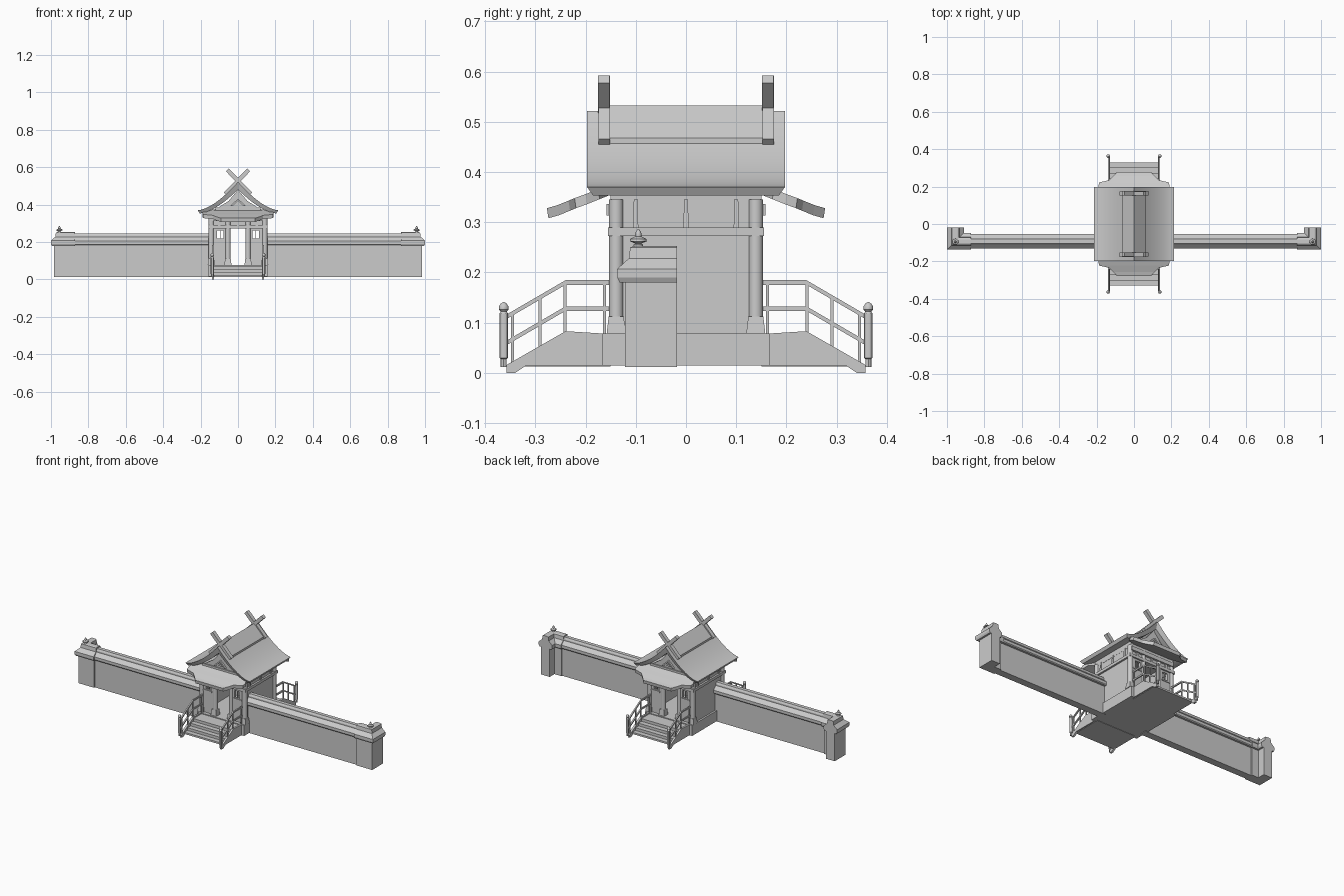
import bpy, bmesh, math
from mathutils import Vector

if "Cube" in bpy.data.objects:
    bpy.data.objects.remove(bpy.data.objects["Cube"])


def make(name, bm, smooth=False):
    bmesh.ops.recalc_face_normals(bm, faces=bm.faces)
    me = bpy.data.meshes.new(name)
    bm.to_mesh(me)
    bm.free()
    ob = bpy.data.objects.new(name, me)
    bpy.context.collection.objects.link(ob)
    if smooth:
        bpy.ops.object.select_all(action='DESELECT')
        ob.select_set(True)
        bpy.context.view_layer.objects.active = ob
        bpy.ops.object.shade_smooth_by_angle(angle=math.radians(30))
    return ob


def loft(name, rings, smooth=False):
    """Skin a list of equal-length closed rings and cap both ends."""
    bm = bmesh.new()
    vs = [[bm.verts.new(p) for p in r] for r in rings]
    n = len(rings[0])
    for a, b in zip(vs, vs[1:]):
        for i in range(n):
            j = (i + 1) % n
            bm.faces.new((a[i], a[j], b[j], b[i]))
    bm.faces.new(vs[0])
    bm.faces.new(vs[-1])
    return make(name, bm, smooth)


def box(name, x0, x1, y0, y1, z0, z1, taper=0.0):
    def ring(z, t):
        return [(x0 + t, y0 + t, z), (x1 - t, y0 + t, z),
                (x1 - t, y1 - t, z), (x0 + t, y1 - t, z)]
    return loft(name, [ring(z0, 0), ring(z1, taper)])


def lathe(name, x, y, prof, n=12):
    """Round part from (radius, z) pairs."""
    rings = [[(x + r * math.cos(2 * math.pi * i / n), y + r * math.sin(2 * math.pi * i / n), z)
              for i in range(n)] for r, z in prof]
    return loft(name, rings, True)


def bar(name, x, pts, w, h):
    """Rail in a plane of constant x through (y, z) points."""
    return loft(name, [[(x - w, y, z - h), (x + w, y, z - h), (x + w, y, z + h), (x - w, y, z + h)]
                       for y, z in pts])


def prism_y(name, pts, y0, y1):
    return loft(name, [[(x, y, z) for x, z in pts] for y in (y0, y1)])


# platform and hall body
box("platform", -.158, .158, -.167, .167, .015, .078)
box("ceiling", -.148, .148, -.15, .15, .335, .368)
for s in (-1, 1):
    a, b = sorted((s * .132, s * .147))
    box("side_wall", a, b, -.14, .14, .078, .345)
    a, b = sorted((s * .13, s * .158))
    box("side_beam", a, b, -.155, .155, .273, .29)
    for y in (-.1, 0, .1):
        a, b = sorted((s * .14, s * .153))
        box("side_strut", a, b, y - .005, y + .005, .29, .345, .001)
    # outer and inner columns with flared bases
    for t in (-1, 1):
        for cx, r in ((.143, .0145), (.054, .0145)):
            lathe("column", s * cx, t * .139, [(r, .078), (r, .345)], 16)
            box("column_base", s * cx - .019, s * cx + .019, t * .139 - .019, t * .139 + .019,
                .078, .112, .004)

        # window panels between columns
        def panel(name, x0, x1, z0, z1, d=.007):
            a, b = sorted((s * x0, s * x1))
            box(name, a, b, t * .139 - d, t * .139 + d, z0, z1)
        panel("panel_lower", .06, .135, .078, .218)
        panel("panel_upper", .06, .135, .262, .275)
        panel("window_side", .06, .078, .218, .262)
        panel("window_side", .112, .135, .218, .262)
        panel("window_bar", .094, .097, .218, .262, .003)
        panel("window_sill", .072, .128, .208, .216, .011)

# lintels and gable beams front and back
for t in (-1, 1):
    def across(name, hw, y0, y1, z0, z1):
        a, b = sorted((t * y0, t * y1))
        box(name, -hw, hw, a, b, z0, z1)
    across("lintel", .158, .124, .155, .273, .29)
    across("upper_panel", .143, .132, .145, .29, .335)
    across("head_beam", .145, .125, .158, .313, .336)
    for x in (-.1, -.054, 0, .054, .1):
        a, b = sorted((t * .14, t * .152))
        box("front_strut", x - .006, x + .006, a, b, .29, .313)
    prism_y("gable_wall", [(-.14, .362), (.14, .362), (.05, .42), (0, .48), (-.05, .42)],
            t * .15, t * .165)
    across("gable_beam", .12, .16, .172, .372, .384)
    for s in (-1, 1):
        prism_y("gable_ornament", [(0, .432), (s * .04, .394), (s * .028, .394), (0, .42)],
                t * .16, t * .175)
    prism_y("gable_core", [(-.014, .397), (.014, .397), (0, .412)], t * .16, t * .172)

# curved main roof, underside slightly narrower than the top
rings = []
N = 32
for i in range(-N // 2, N // 2 + 1):
    u = 2 * i / N
    c = (1 - abs(u)) ** 1.6
    zt, zb = .37 + .152 * c, .353 + .128 * c
    rings.append([(.215 * u, -.197, zt), (.215 * u, .197, zt),
                  (.205 * u, .185, zb), (.205 * u, -.185, zb)])
loft("main_roof", rings, True)

# ridge cover and crossed ridge horns
prism_y("ridge_cover", [(0, .533), (.064, .468), (.064, .456), (0, .5), (-.064, .456), (-.064, .468)],
        -.156, .156)
for t in (-1, 1):
    for s in (-1, 1):
        a, b = Vector((s * .069, .458)), Vector((-s * .057, .585))
        d = (b - a).normalized()
        n = Vector((-d.y, d.x)) * .0105
        prism_y("ridge_horn", [a + n, b + n, b - n, a - n], t * .152 + s * .0004, t * .175 + s * .0004)

# hipped entrance canopies
canopy = [(.15, .12, .376), (.175, .178, .366), (.2, .19, .356), (.222, .187, .348),
          (.234, .135, .343), (.256, .112, .334), (.277, .092, .328)]
for t in (-1, 1):
    loft("entrance_canopy", [[(-w, t * y, z), (w, t * y, z), (w, t * (y - .003), z - .02),
                              (-w, t * (y - .003), z - .02)] for y, w, z in canopy])

# stairs, stringers and railings
for t in (-1, 1):
    for k in range(4):
        y0, y1 = sorted((t * .15, t * (.243 + .029 * k)))
        box("step", -.132, .132, y0, y1, .013, .073 - .0165 * k)
    for s in (-1, 1):
        x = s * .134
        prof = [(.16, .078), (.24, .083), (.357, .016), (.357, 0), (.34, 0), (.318, .015), (.16, .015)]
        loft("stair_stringer", [[(x + e, t * y, z) for y, z in prof] for e in (-.006, .006)])
        for name, low in (("handrail", 0), ("lower_rail", .052)):
            bar(name, x, [(t * y, z - low) for y, z in ((.362, .109), (.24, .18), (.15, .18))], .004, .0045)
        for y, z0, z1 in ((.346, .02, .118), (.291, .05, .15), (.241, .08, .18), (.162, .078, .18)):
            box("rail_post", x - .003, x + .003, t * y - .003, t * y + .003, z0, z1)
        lathe("newel_post", s * .138, t * .363,
              [(.006, .012), (.006, .028), (.0085, .03), (.0085, .118), (.006, .122), (.0095, .126),
               (.0095, .132), (.006, .138), (.001, .141)])

# side walls with tiled caps and L-shaped corner pieces
CY = -.092


def full(half):
    return half + [(-o, z) for o, z in reversed(half)]


wall = full([(.022, .012), (.022, .185)])
wall_cap = full([(.034, .183), (.038, .188), (.038, .205), (.017, .226), (.017, .234), (.011, .245)])
corner = full([(.029, .012), (.029, .19)])
corner_cap = full([(.04, .18), (.045, .19), (.045, .207), (.022, .228), (.019, .25), (.01, .253)])
for s in (-1, 1):
    for name, prof in (("wall", wall), ("wall_cap", wall_cap)):
        loft(name, [[(s * x, CY - o, z) for o, z in prof] for x in (.14, .9)])
    for name, prof, x0 in (("corner_wall", corner, .88), ("corner_cap", corner_cap, .872)):
        loft(name, [[(s * x0, CY - o, z) for o, z in prof],
                    [(s * (.955 + o), CY - o, z) for o, z in prof],
                    [(s * (.955 + o), -.018, z) for o, z in prof]])
    # corner finial
    lathe("finial", s * .955, CY - .003,
          [(.012, .245), (.009, .256), (.006, .258), (.017, .262), (.016, .267), (.006, .272),
           (.0065, .276), (.005, .281), (.001, .287)])
